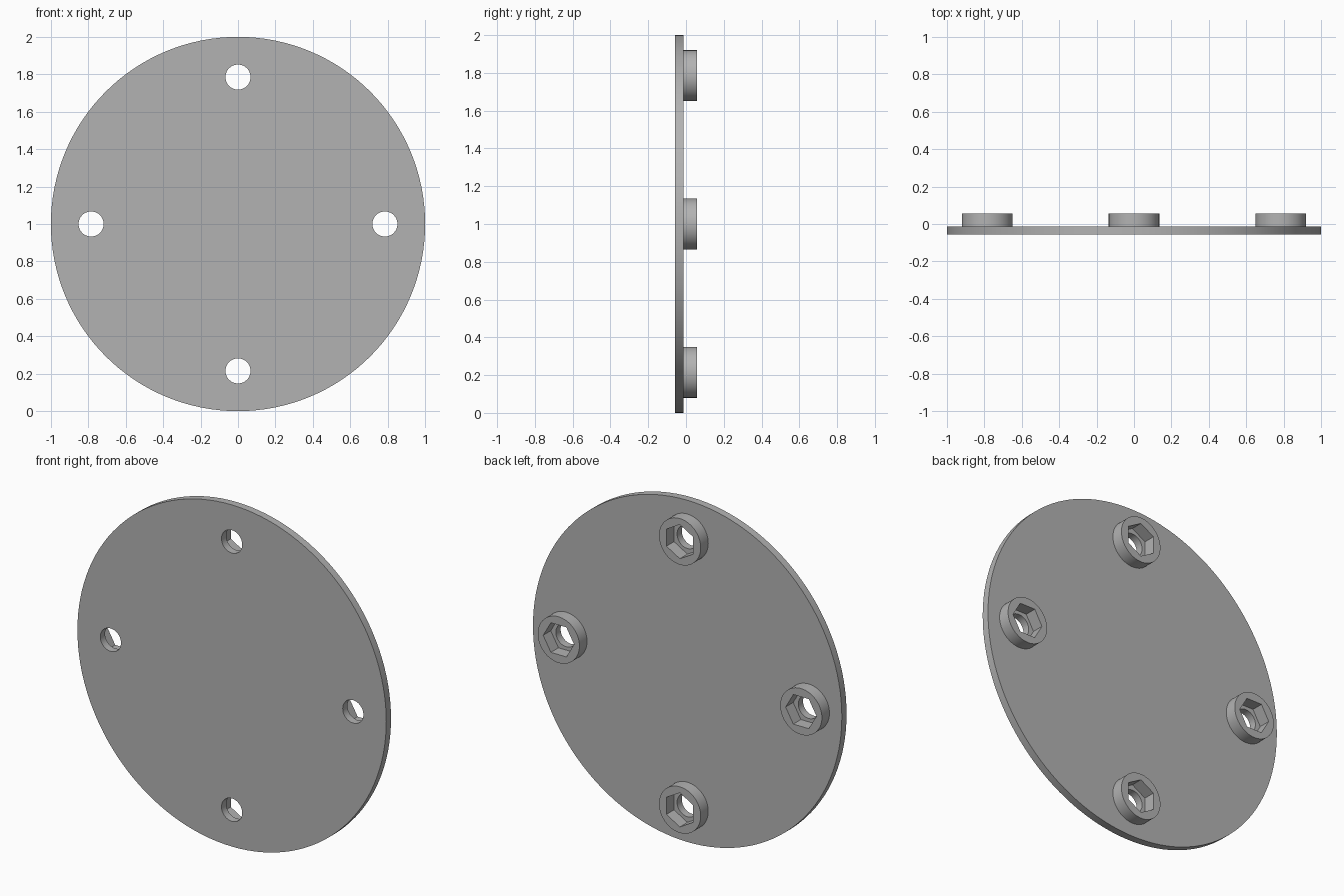
import bpy, bmesh, math
from mathutils import Matrix, Vector

# Remove the default object
cube = bpy.data.objects.get("Cube")
if cube:
    bpy.data.objects.remove(cube, do_unlink=True)

FRONT, PLATE_BACK, BOSS_BACK = -0.057, -0.013, 0.057
POCKET_FLOOR = -0.013
BOLT_RADIUS = 0.785

grey = bpy.data.materials.new("plain grey")
grey.use_nodes = True
colour = (0.45, 0.45, 0.45, 1)
grey.diffuse_color = colour
grey.node_tree.nodes["Principled BSDF"].inputs["Base Color"].default_value = colour


def add_prism(bm, radius, y0, y1, sides, x=0, z=1, turn=0):
    """Closed prism whose axis runs front to back."""
    place = (Matrix.Translation((x, (y0 + y1) / 2, z))
             @ Matrix.Rotation(turn, 4, 'Y') @ Matrix.Rotation(math.pi / 2, 4, 'X'))
    bmesh.ops.create_cone(bm, cap_ends=True, segments=sides, radius1=radius,
                          radius2=radius, depth=y1 - y0, matrix=place)


def make_object(name, bm):
    mesh = bpy.data.meshes.new(name)
    bm.to_mesh(mesh)
    bm.free()
    mesh.materials.append(grey)
    obj = bpy.data.objects.new(name, mesh)
    bpy.context.collection.objects.link(obj)
    return obj


def apply_boolean(target, other, operation):
    mod = target.modifiers.new(operation.lower(), 'BOOLEAN')
    mod.operation = operation
    mod.solver = 'EXACT'
    mod.object = other
    bpy.context.view_layer.objects.active = target
    bpy.ops.object.modifier_apply(modifier=mod.name)
    bpy.data.objects.remove(other, do_unlink=True)


# Round plate, plus four bosses, pockets and bolt holes around it
plate_bm, boss_bm, pocket_bm, hole_bm = (bmesh.new() for _ in range(4))
add_prism(plate_bm, 1, FRONT, PLATE_BACK, 128)
for i in range(4):
    angle = i * math.pi / 2
    x, z = BOLT_RADIUS * math.cos(angle), 1 + BOLT_RADIUS * math.sin(angle)
    add_prism(boss_bm, 0.135, PLATE_BACK - 0.02, BOSS_BACK, 64, x, z)
    # Hexagon corners point along the plate radius
    add_prism(pocket_bm, 0.1, POCKET_FLOOR, BOSS_BACK + 0.1, 6, x, z, angle + math.pi / 2)
    add_prism(hole_bm, 0.067, FRONT - 0.1, BOSS_BACK + 0.1, 48, x, z)

plate = make_object("round_plate", plate_bm)
apply_boolean(plate, make_object("nut_bosses", boss_bm), 'UNION')
apply_boolean(plate, make_object("hex_pockets", pocket_bm), 'DIFFERENCE')
apply_boolean(plate, make_object("bolt_holes", hole_bm), 'DIFFERENCE')

bpy.ops.object.select_all(action='DESELECT')
plate.select_set(True)
bpy.context.view_layer.objects.active = plate
bpy.ops.object.shade_smooth_by_angle(angle=math.radians(30))
